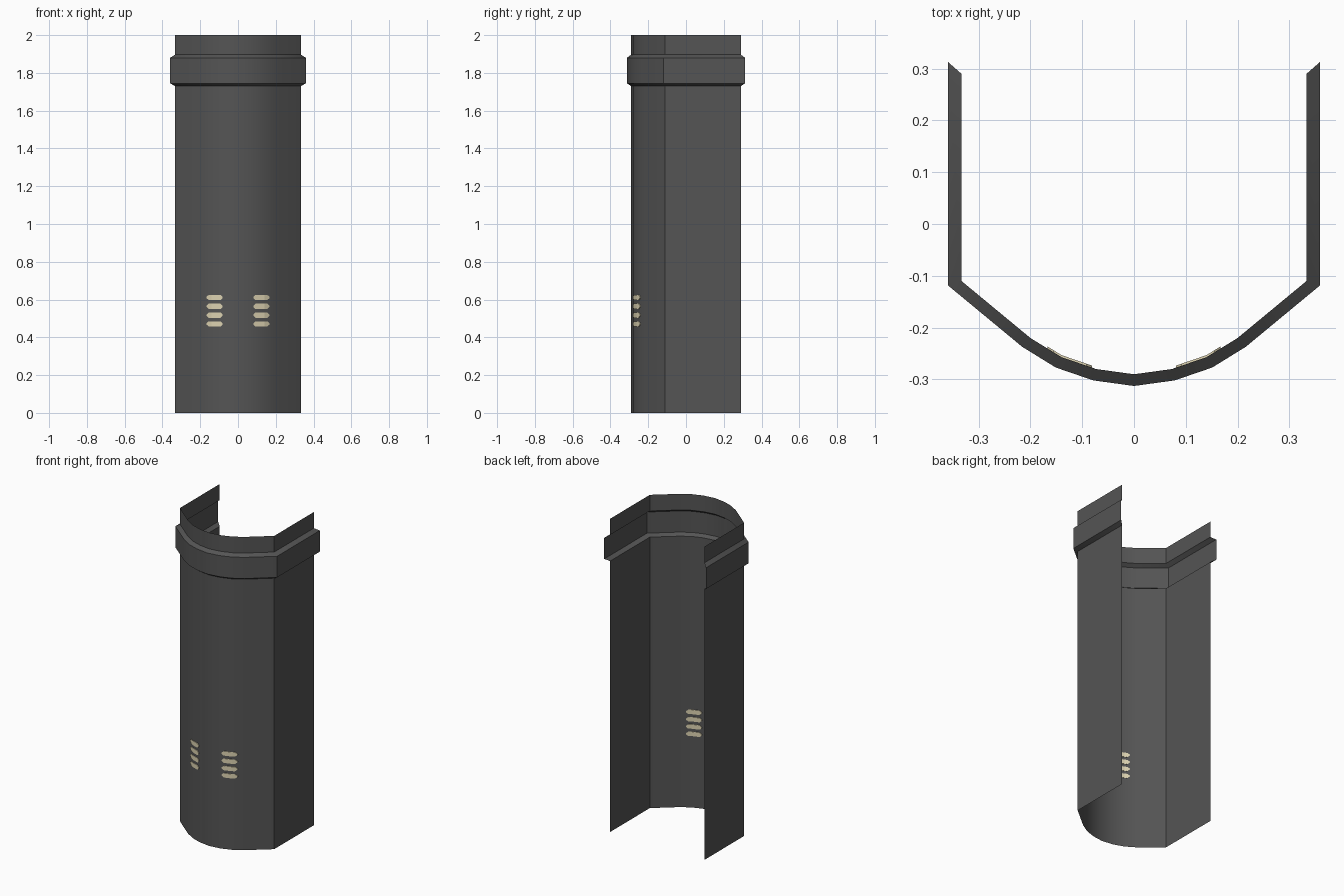
import bpy
import math

cube = bpy.data.objects.get("Cube")
if cube:
    bpy.data.objects.remove(cube, do_unlink=True)


def make_material(name, rgb):
    mat = bpy.data.materials.new(name)
    mat.use_nodes = True
    mat.diffuse_color = (*rgb, 1)
    mat.node_tree.nodes["Principled BSDF"].inputs["Base Color"].default_value = (*rgb, 1)
    return mat


def make_object(name, verts, faces, mat):
    mesh = bpy.data.meshes.new(name)
    mesh.from_pydata(verts, [], faces)
    mesh.materials.append(mat)
    obj = bpy.data.objects.new(name, mesh)
    bpy.context.collection.objects.link(obj)
    return obj


dark_grey = make_material("dark grey", (0.09, 0.09, 0.09))
cream = make_material("cream", (0.72, 0.65, 0.44))

# Plan outline: right half from the back edge to the front centre, then mirrored
half = [(-0.333, 0.29), (-0.333, -0.11), (-0.2, -0.22),
        (-0.14, -0.257), (-0.073, -0.28), (0, -0.29)]
outline = half + [(-x, y) for x, y in reversed(half[:-1])]

# Open shell: outline swept upwards, flaring out at the collar
levels = [(0, 1), (1.73, 1), (1.745, 1.078), (1.88, 1.078), (1.897, 1), (2, 1)]
verts = [(x * s, y * s, z) for z, s in levels for x, y in outline]
n = len(outline)
faces = [(r * n + i, r * n + i + 1, (r + 1) * n + i + 1, (r + 1) * n + i)
         for r in range(len(levels) - 1) for i in range(n - 1)]
shell = make_object("shell", verts, faces, dark_grey)
bpy.context.view_layer.objects.active = shell
shell.select_set(True)
bpy.ops.object.shade_smooth_by_angle(angle=math.radians(30))
shell.select_set(False)


def wall_y(x):
    """Depth of the curved front wall at x."""
    for (x0, y0), (x1, y1) in zip(outline[1:], outline[2:]):
        if x0 <= x <= x1:
            return y0 + (y1 - y0) * (x - x0) / (x1 - x0)


# Vent slats: thin pointed plates following the wall, seen on both sides
stations = [(0.081, 0.003), (0.092, 0.014), (0.14, 0.014), (0.155, 0.014), (0.167, 0.003)]


def make_slat(name, side, z):
    pts = sorted((side * x, h) for x, h in stations)
    verts = []
    for x, h in pts:
        y = wall_y(x)
        verts += [(x, y - 0.004, z - h), (x, y - 0.004, z + h),
                  (x, y + 0.004, z + h), (x, y + 0.004, z - h)]
    faces = [(0, 1, 2, 3)]
    for i in range(len(pts) - 1):
        a, b = i * 4, i * 4 + 4
        faces += [(a + k, b + k, b + (k + 1) % 4, a + (k + 1) % 4) for k in range(4)]
    last = len(verts) - 4
    faces.append((last + 3, last + 2, last + 1, last))
    make_object(name, verts, faces, cream)


for side, label in ((-1, "right"), (1, "left")):
    for row in range(4):
        make_slat(f"vent_slat_{label}_{row + 1}", side, 0.611 - row * 0.0467)
